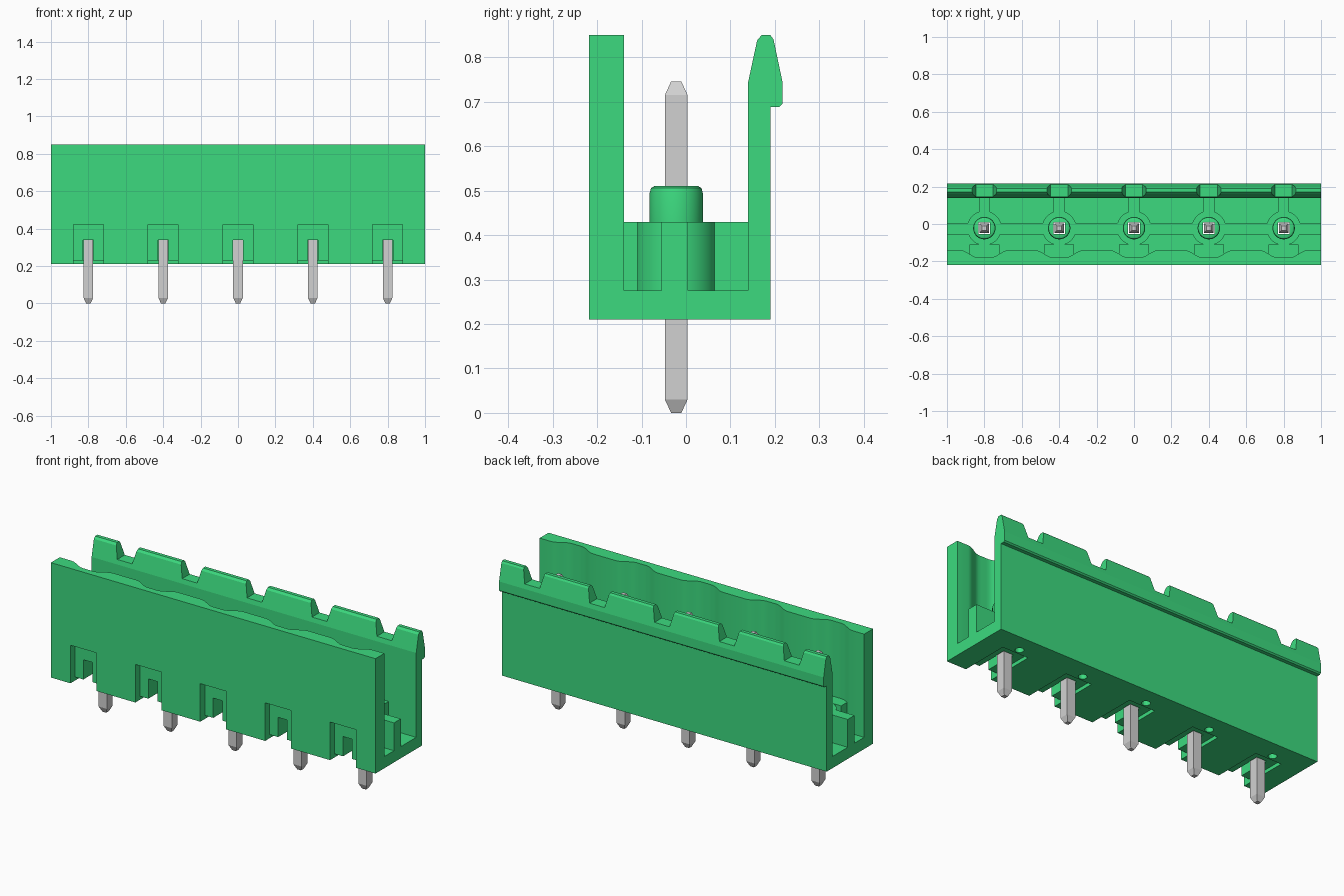
import bpy, bmesh, math
from mathutils import Vector

cube = bpy.data.objects.get("Cube")
if cube:
    bpy.data.objects.remove(cube, do_unlink=True)


def material(name, rgb, rough):
    m = bpy.data.materials.new(name)
    m.use_nodes = True
    m.diffuse_color = (*rgb, 1)
    bsdf = m.node_tree.nodes["Principled BSDF"]
    bsdf.inputs["Base Color"].default_value = (*rgb, 1)
    bsdf.inputs["Roughness"].default_value = rough
    return m


GREEN = material("green plastic", (0.045, 0.7, 0.212), 0.6)
GREY = material("pin grey", (0.64, 0.64, 0.64), 0.5)
PINS = [-0.8, -0.4, 0.0, 0.4, 0.8]
PIN_Y = -0.022
BOTTOM, FLOOR, CORE_TOP, TOP = 0.21, 0.275, 0.43, 0.85


def select(ob):
    bpy.ops.object.select_all(action='DESELECT')
    ob.select_set(True)
    bpy.context.view_layer.objects.active = ob


def finish(name, bm, mat=GREEN, smooth=False):
    bmesh.ops.recalc_face_normals(bm, faces=bm.faces)
    mesh = bpy.data.meshes.new(name)
    bm.to_mesh(mesh)
    bm.free()
    mesh.materials.append(mat)
    ob = bpy.data.objects.new(name, mesh)
    bpy.context.collection.objects.link(ob)
    if smooth:
        select(ob)
        bpy.ops.object.shade_smooth_by_angle(angle=math.radians(30))
    return ob


def add_prism(bm, points, offset):
    """Extrude a flat outline along an offset."""
    face = bm.faces.new([bm.verts.new(p) for p in points])
    new = bmesh.ops.extrude_face_region(bm, geom=[face])["geom"]
    verts = [v for v in new if isinstance(v, bmesh.types.BMVert)]
    bmesh.ops.translate(bm, vec=Vector(offset), verts=verts)


def box(name, x0, x1, y0, y1, z0, z1):
    bm = bmesh.new()
    add_prism(bm, [(x0, y0, z0), (x1, y0, z0), (x1, y1, z0), (x0, y1, z0)],
              (0, 0, z1 - z0))
    return finish(name, bm)


def add_lathe(bm, x, profile, steps=32, y=PIN_Y):
    """Stack rings of (radius, height) around a vertical axis and cap them."""
    rings = []
    for r, z in profile:
        angles = [2 * math.pi * i / steps + math.pi / steps for i in range(steps)]
        rings.append([bm.verts.new((x + r * math.cos(a), y + r * math.sin(a), z))
                      for a in angles])
    for low, high in zip(rings, rings[1:]):
        for i in range(steps):
            j = (i + 1) % steps
            bm.faces.new((low[i], low[j], high[j], high[i]))
    bm.faces.new(rings[0])
    bm.faces.new(rings[-1])


def cut(targets, cutter):
    """Subtract a cutter from each target, then discard the cutter."""
    for target in targets:
        mod = target.modifiers.new("cut", 'BOOLEAN')
        mod.operation = 'DIFFERENCE'
        mod.solver = 'EXACT'
        mod.object = cutter
        select(target)
        bpy.ops.object.modifier_apply(modifier=mod.name)
    bpy.data.objects.remove(cutter, do_unlink=True)


# Front wall with scalloped inner face around each pin
outline = [(-1, -0.218, BOTTOM), (1, -0.218, BOTTOM), (1, -0.14, BOTTOM)]
for px in reversed(PINS):
    for i in range(17):
        dx = 0.13 - 0.26 * i / 16
        t = min(1, max(0, (abs(dx) - 0.03) / 0.1))
        depth = 0.02 * (1 + math.cos(math.pi * t))
        outline.append((px + dx, -0.14 - depth, BOTTOM))
outline.append((-1, -0.14, BOTTOM))
bm = bmesh.new()
add_prism(bm, outline, (0, 0, TOP - BOTTOM))
front_wall = finish("front_wall", bm, smooth=True)

# Rear wall with the latch lip
latch = [(0.14, BOTTOM), (0.14, 0.745), (0.16, 0.838), (0.17, TOP), (0.19, TOP),
         (0.197, 0.84), (0.217, 0.745), (0.217, 0.695), (0.21, 0.688),
         (0.19, 0.688), (0.19, BOTTOM)]
bm = bmesh.new()
add_prism(bm, [(-1, y, z) for y, z in latch], (2, 0, 0))
rear_wall = finish("rear_latch_wall", bm)

# Floor and the central rib along the pin row
floor = box("floor", -1, 1, -0.185, 0.14, BOTTOM, FLOOR)
rib = box("centre_rib", -1, 1, -0.055, 0.005, FLOOR - 0.01, CORE_TOP)

for n, px in enumerate(PINS, 1):
    # Pin socket: round column, raised collar, rear web and front block
    bm = bmesh.new()
    add_lathe(bm, px, [(0.092, FLOOR - 0.01), (0.092, CORE_TOP)])
    column = finish(f"socket_column_{n}", bm, smooth=True)
    bm = bmesh.new()
    add_lathe(bm, px, [(0.06, CORE_TOP - 0.01), (0.06, 0.495), (0.057, 0.506),
                       (0.048, 0.511)])
    collar = finish(f"socket_collar_{n}", bm, smooth=True)
    box(f"rear_web_{n}", px - 0.03, px + 0.03, 0.05, 0.142, FLOOR - 0.01, CORE_TOP)
    block = box(f"front_block_{n}", px - 0.08, px + 0.08, -0.19, -0.109,
                FLOOR - 0.01, CORE_TOP)

    # Front recess, pin slot and underside pocket
    cut([front_wall, floor, block],
        box("cutter", px - 0.08, px + 0.08, -0.3, -0.178, 0.1, 0.422))
    cut([front_wall, floor, rib, column, block],
        box("cutter", px - 0.028, px + 0.028, -0.3, PIN_Y, 0.1, 0.34))
    cut([front_wall, floor],
        box("cutter", px - 0.08, px + 0.08, -0.3, 0.06, 0.1, 0.23))

    # Clearance hole for the pin and small round hole under the rear web
    cut([floor, rib, column, collar],
        box("cutter", px - 0.031, px + 0.031, PIN_Y - 0.031, PIN_Y + 0.031, 0.1, 0.6))
    bm = bmesh.new()
    add_lathe(bm, px, [(0.022, 0.1), (0.022, 0.26)], steps=16, y=0.09)
    cut([floor], finish("cutter", bm))

    # Tapered notch between the latch teeth
    bm = bmesh.new()
    add_prism(bm, [(px - 0.046, 0.1, 0.77), (px + 0.046, 0.1, 0.77),
                   (px + 0.07, 0.1, 0.87), (px - 0.07, 0.1, 0.87)], (0, 0.2, 0))
    cut([rear_wall], finish("cutter", bm))

    # Square pin with tapered ends
    half = 0.0255 * math.sqrt(2)
    bm = bmesh.new()
    add_lathe(bm, px, [(half * 0.45, 0), (half, 0.03), (half, 0.715),
                       (half * 0.45, 0.746)], steps=4)
    finish(f"pin_{n}", bm, GREY)
